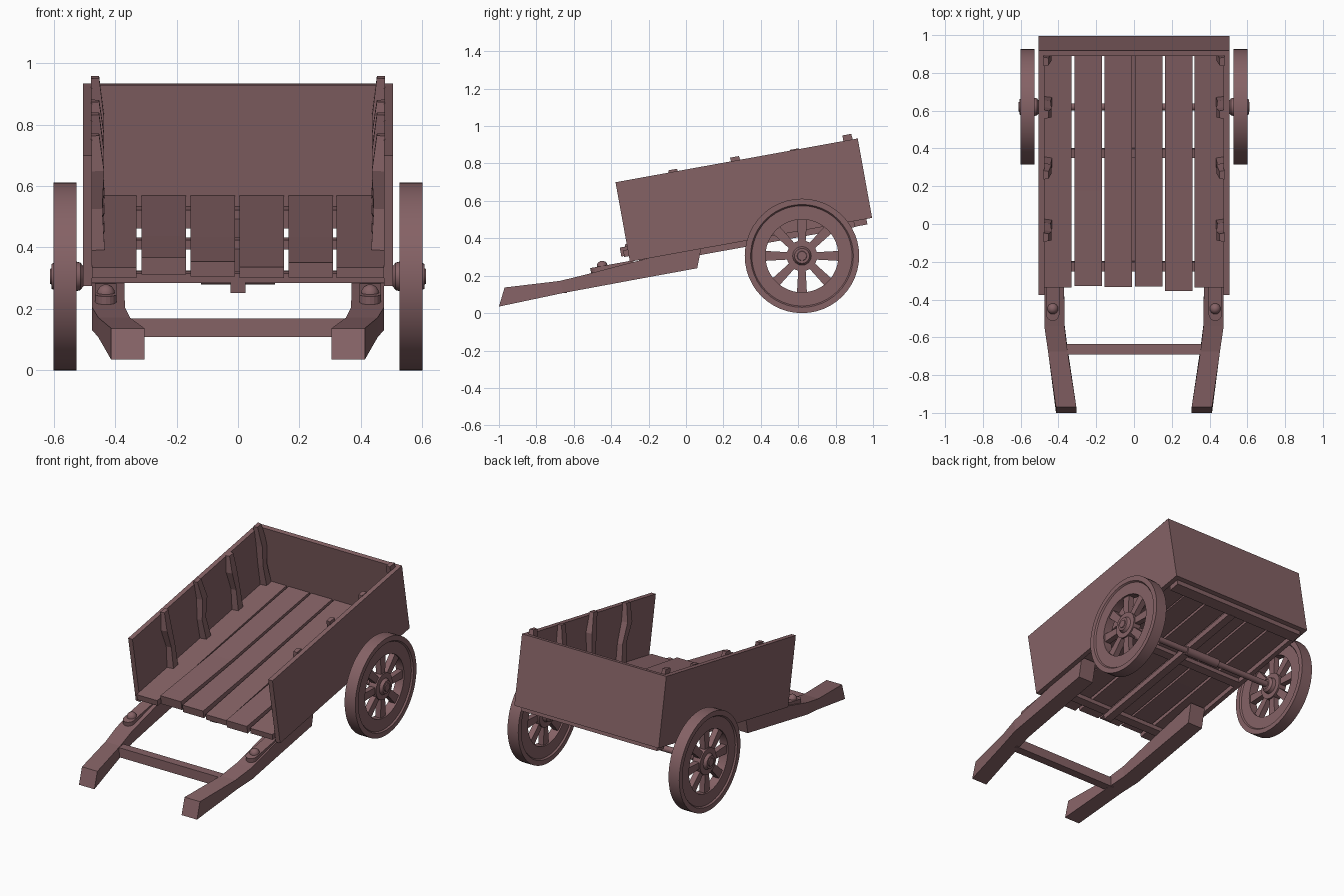
import bpy, bmesh, math
from mathutils import Matrix, Vector

if "Cube" in bpy.data.objects:
    bpy.data.objects.remove(bpy.data.objects["Cube"])

wood = bpy.data.materials.new("dusty brown wood")
wood.diffuse_color = (0.235, 0.122, 0.131, 1)
wood.use_nodes = True
wood.node_tree.nodes["Principled BSDF"].inputs["Base Color"].default_value = wood.diffuse_color

# Tilted frame of the cart bed: local y runs along the bed, local z is normal to it
BED = Matrix.Translation((0, -0.30, 0.275)) @ Matrix.Rotation(math.radians(10.25), 4, 'X')


def make(name, bm, matrix=Matrix(), smooth=False):
    bmesh.ops.recalc_face_normals(bm, faces=bm.faces)
    me = bpy.data.meshes.new(name)
    bm.to_mesh(me)
    bm.free()
    me.materials.append(wood)
    ob = bpy.data.objects.new(name, me)
    ob.matrix_world = matrix
    bpy.context.collection.objects.link(ob)
    if smooth:
        bpy.context.view_layer.objects.active = ob
        ob.select_set(True)
        bpy.ops.object.shade_smooth_by_angle(angle=math.radians(35))
        ob.select_set(False)
    return ob


def loft(name, rings, matrix=Matrix(), closed=False, smooth=False):
    """Skin a list of equal-length point rings, capped unless closed."""
    bm = bmesh.new()
    vs = [[bm.verts.new(p) for p in r] for r in rings]
    n, k = len(rings), len(rings[0])
    for i in range(n if closed else n - 1):
        a, b = vs[i], vs[(i + 1) % n]
        for j in range(k):
            bm.faces.new((a[j], a[(j + 1) % k], b[(j + 1) % k], b[j]))
    if not closed:
        bm.faces.new(vs[0])
        bm.faces.new(vs[-1])
    return make(name, bm, matrix, smooth)


def box(name, x, y, z, matrix=Matrix()):
    ring = lambda yy: [(x[0], yy, z[0]), (x[1], yy, z[0]), (x[1], yy, z[1]), (x[0], yy, z[1])]
    return loft(name, [ring(y[0]), ring(y[1])], matrix)


def lathe(name, profile, matrix, seg=40, closed=False):
    """Revolve (x, radius) points about the x axis."""
    rings = [[(x, r * math.cos(2 * math.pi * i / seg), r * math.sin(2 * math.pi * i / seg))
              for i in range(seg)] for x, r in profile]
    return loft(name, rings, matrix, closed, True)


# Floor planks, with uneven front ends
planks = [(-0.475, -0.33, -0.025, 0), (-0.315, -0.17, -0.01, 0.03), (-0.155, -0.01, -0.02, 0.018),
          (0.005, 0.15, -0.02, 0), (0.165, 0.31, -0.04, 0.018), (0.32, 0.475, -0.025, 0)]
for i, (x0, x1, y0, lift) in enumerate(planks):
    rings = []
    for y, d in ((y0, lift), (0.5, lift * 0.3), (1.29, 0)):
        rings.append([(x0, y, 0.03 + d * 0.3), (x1, y, 0.03 + d * 0.3),
                      (x1, y, 0.066 + d), (x0, y, 0.066 + d)])
    loft(f"floor_plank_{i + 1}", rings, BED)

# Bars and central beam below the floor
for i, (y, w, z0) in enumerate(((0.08, 0.025, 0), (0.69, 0.025, 0), (1.25, 0.035, -0.03))):
    box(f"floor_crossbar_{i + 1}", (-0.475, 0.475), (y - w, y + w), (z0, 0.031), BED)
box("floor_center_beam", (-0.025, 0.025), (0.05, 1.22), (-0.032, 0.002), BED)

# Tail board
box("tail_board", (-0.505, 0.505), (1.288, 1.316), (0, 0.4316), BED)

for s, side in ((-1, "left"), (1, "right")):
    # Side board
    box(f"side_board_{side}", sorted((s * 0.475, s * 0.505)), (0, 1.316), (0, 0.4316), BED)

    # Rough hewn stakes along the inside
    for i, (u, top, bend) in enumerate(((0.313, 0.444, 0.012), (0.65, 0.452, -0.012),
                                        (0.973, 0.436, 0.01), (1.262, 0.462, -0.006))):
        rings = []
        for z, d, t, w in ((0.05, 0, 0.045, 0.03), (0.2, bend, 0.036, 0.024),
                           (0.33, -bend, 0.042, 0.03), (top, 0, 0.026, 0.024)):
            a, b = s * 0.478, s * (0.478 - t)
            rings.append([(a, u + d - w, z), (b, u + d - w * 0.8, z),
                          (b, u + d + w * 0.8, z), (a, u + d + w, z)])
        loft(f"stake_{side}_{i + 1}", rings, BED)

    # Pull shaft, bent inwards towards the handle: inner x, outer x, bottom (y, z), top (y, z)
    path = [(0.305, 0.413, (-1.0, 0.035), (-0.97, 0.137)),
            (0.352, 0.455, (-0.655, 0.108), (-0.675, 0.172)),
            (0.368, 0.475, (-0.53, 0.131), (-0.54, 0.205)),
            (0.370, 0.475, (-0.30, 0.174), (-0.315, 0.265)),
            (0.370, 0.475, (0.06, 0.240), (0.085, 0.365))]
    loft(f"pull_shaft_{side}", [[(s * a, *b), (s * c, *b), (s * c, *t), (s * a, *t)]
                                for a, c, b, t in path])

    # Rounded mounting plate and bolt on the shaft
    outline = [(0.035, 0.03), (-0.035, 0.03)] + [
        (0.035 * math.cos(t), -0.17 + 0.035 * math.sin(t))
        for t in [math.pi * (1 + k / 8) for k in range(9)]]
    loft(f"shaft_plate_{side}", [[(s * 0.43 + x, y - 0.01, z) for x, y in outline]
                                 for z in (-0.045, 0.004)], BED)
    up = BED @ Matrix.Translation((s * 0.43, -0.15, 0.0)) @ Matrix.Rotation(-math.pi / 2, 4, 'Y')
    lathe(f"shaft_bolt_{side}", [(0, 0.029), (0.012, 0.028), (0.024, 0.02), (0.031, 0.007)], up, 16)

    # Wheel rim with raised tyre
    hub = Matrix.Translation((s * 0.5635, 0.62, 0.306))
    lathe(f"wheel_rim_{side}", [(-0.0375, 0.306), (0.0375, 0.306), (0.0375, 0.275), (0.028, 0.268),
                                (0.028, 0.195), (-0.028, 0.195), (-0.028, 0.268), (-0.0375, 0.275)],
          hub, 48, True)
    # Hub
    m = hub @ Matrix.Scale(s, 4, Vector((1, 0, 0)))
    lathe(f"wheel_hub_{side}", [(-0.062, 0.03), (-0.05, 0.045), (-0.028, 0.05), (-0.028, 0.082),
                                (0.026, 0.082), (0.026, 0.05), (0.038, 0.043), (0.044, 0.04),
                                (0.044, 0.026), (0.049, 0.024)], m, 24)
    # Spokes, widening towards the rim
    for k in range(8):
        rings = [[(-0.018, -w, r), (0.018, -w, r), (0.018, w, r), (-0.018, w, r)]
                 for r, w in ((0.06, 0.019), (0.205, 0.027))]
        loft(f"wheel_spoke_{side}_{k + 1}", rings, hub @ Matrix.Rotation(k * math.pi / 4, 4, 'X'))

# Crossbar between the shafts
box("handle_crossbar", (-0.375, 0.375), (-0.69, -0.635), (0.108, 0.168))

# Axle with thicker middle
lathe("axle", [(-0.53, 0.019), (-0.12, 0.019), (-0.12, 0.027), (0.12, 0.027),
               (0.12, 0.019), (0.53, 0.019)], Matrix.Translation((0, 0.62, 0.306)), 16)
